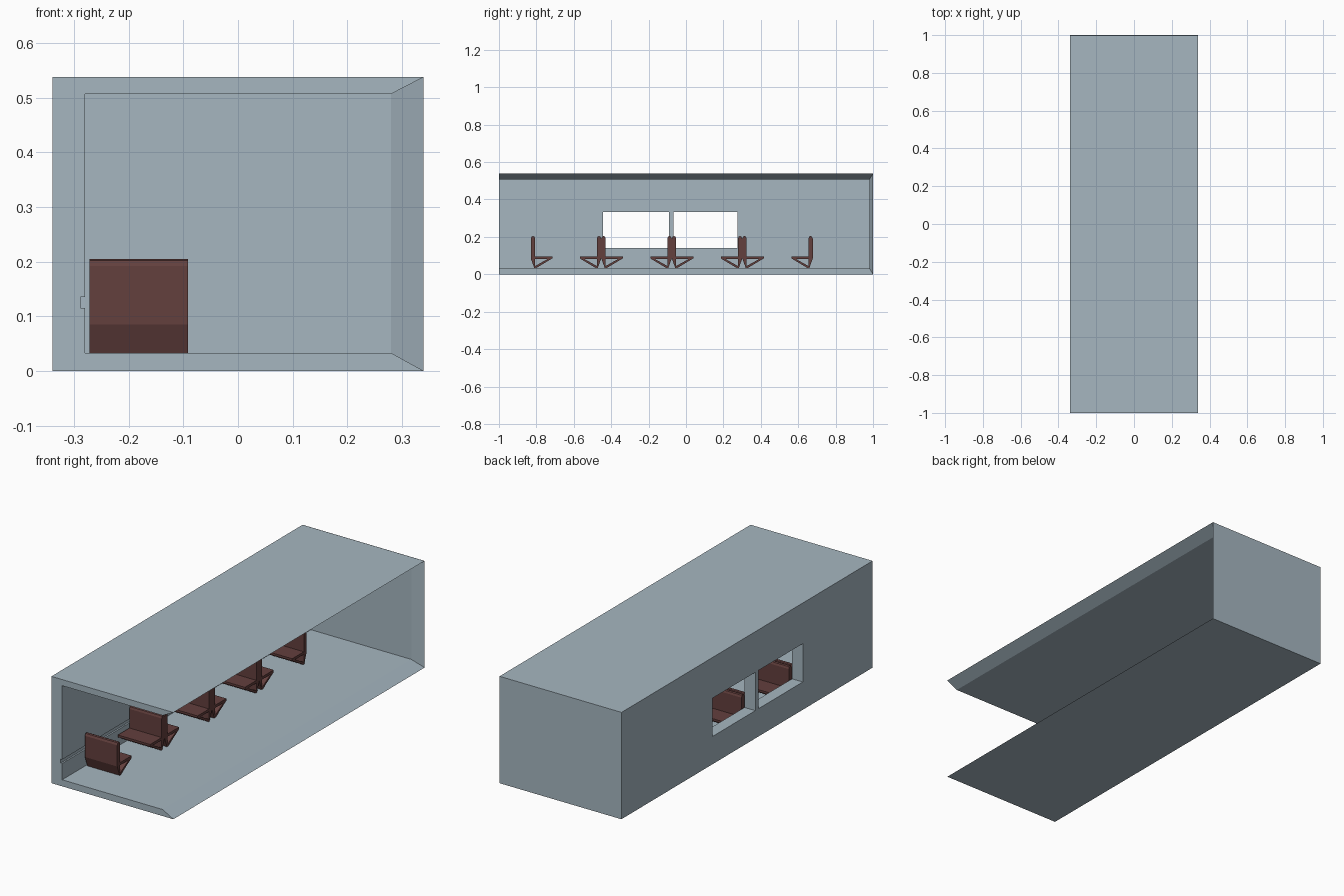
import bpy, bmesh
from mathutils import Vector

cube = bpy.data.objects.get("Cube")
if cube:
    bpy.data.objects.remove(cube, do_unlink=True)


def material(name, rgb):
    m = bpy.data.materials.new(name)
    m.use_nodes = True
    m.diffuse_color = (*rgb, 1)
    m.node_tree.nodes["Principled BSDF"].inputs["Base Color"].default_value = (*rgb, 1)
    return m


blue_grey = material("blue grey", (0.38, 0.47, 0.53))
dark_red = material("dark red", (0.125, 0.05, 0.047))


def loft(name, rings, mat):
    """Solid between two matching closed rings of points."""
    bm = bmesh.new()
    a, b = [[bm.verts.new(p) for p in ring] for ring in rings]
    bm.faces.new(a)
    bm.faces.new(b[::-1])
    for i in range(len(a)):
        j = (i + 1) % len(a)
        bm.faces.new((a[j], a[i], b[i], b[j]))
    bmesh.ops.recalc_face_normals(bm, faces=bm.faces)
    mesh = bpy.data.meshes.new(name)
    bm.to_mesh(mesh)
    bm.free()
    obj = bpy.data.objects.new(name, mesh)
    mesh.materials.append(mat)
    bpy.context.collection.objects.link(obj)
    return obj


def rect(x, z, z0, y):
    return [(-x, y, z0), (x, y, z0), (x, y, z), (-x, y, z)]


# Carriage shell: floor, window wall with a groove, and roof
W, H = 0.34, 0.538
IX, FLOOR, CEIL = 0.28, 0.033, 0.507
profile = [(W, 0), (-W, 0), (-W, H), (W, H), (IX, CEIL), (-IX, CEIL),
           (-IX, 0.135), (-IX - 0.008, 0.135), (-IX - 0.008, 0.115), (-IX, 0.115),
           (-IX, FLOOR), (IX, FLOOR)]
shell = loft("carriage_shell", [[(x, y, z) for x, z in profile] for y in (-1, 0.999)], blue_grey)

# Window openings
for y0, y1 in ((-0.444, -0.09), (-0.066, 0.276)):
    cutter = loft("window_cutter", [[(x, y0, 0.14), (x, y1, 0.14), (x, y1, 0.333), (x, y0, 0.333)]
                                    for x in (-0.4, -0.2)], blue_grey)
    cutter.hide_render = True
    mod = shell.modifiers.new("window", "BOOLEAN")
    mod.operation, mod.solver, mod.object = "DIFFERENCE", "EXACT", cutter
    bpy.context.view_layer.objects.active = shell
    bpy.ops.object.modifier_apply(modifier=mod.name)
    bpy.data.objects.remove(cutter, do_unlink=True)

# Closed end with a chamfered rim
loft("end_wall", [rect(IX, CEIL, FLOOR, 0.98), rect(W, H, 0, 1)], blue_grey)

# Seats: profiles in depth and height, measured from the rear of the backrest
SEAT_PARTS = {
    "seat_back": [(0, 0.085), (0, 0.192), (0.005, 0.202), (0.012, 0.205), (0.019, 0.202),
                  (0.023, 0.192), (0.023, 0.033), (0.019, 0.033)],
    "seat_cushion": [(0.023, 0.083), (0.023, 0.096), (0.115, 0.096), (0.115, 0.085), (0.11, 0.083)],
    "seat_brace": [(0.021, 0.033), (0.021, 0.043), (0.094, 0.084), (0.113, 0.084), (0.028, 0.033)],
}


def seat(y, facing):
    for name, points in SEAT_PARTS.items():
        loft(name, [[(x, y + facing * d, z) for d, z in points] for x in (-0.272, -0.092)], dark_red)


# Back-to-back pairs, with single seats at both ends of the row
for i in range(5):
    y = -0.83 + 0.377 * i
    if i < 4:
        seat(y, 1)
    if i > 0:
        seat(y, -1)
